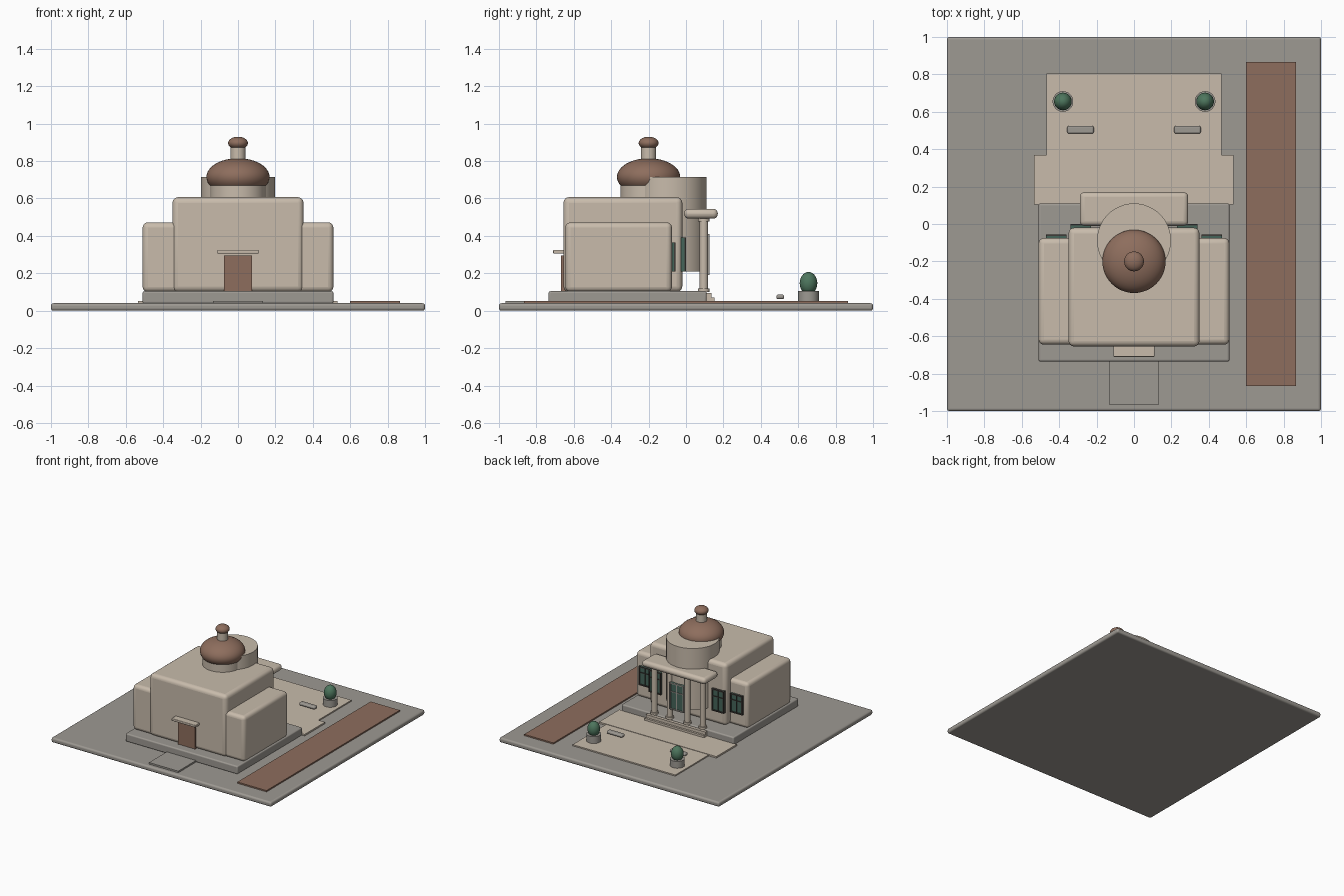
import bpy
import math

if "Cube" in bpy.data.objects:
    bpy.data.objects.remove(bpy.data.objects["Cube"], do_unlink=True)


def material(name, r, g, b):
    m = bpy.data.materials.new(name)
    m.use_nodes = True
    m.diffuse_color = (r, g, b, 1)
    m.node_tree.nodes["Principled BSDF"].inputs["Base Color"].default_value = (r, g, b, 1)
    return m


cream = material("cream_stone", 0.58, 0.50, 0.41)
grey = material("grey_paving", 0.34, 0.32, 0.29)
brown = material("brown_clay", 0.27, 0.155, 0.11)
green = material("shrub_green", 0.075, 0.18, 0.11)
glass = material("green_glass", 0.06, 0.13, 0.10)
dark = material("dark_frame", 0.05, 0.045, 0.04)


def finish(name, mat, smooth=True):
    ob = bpy.context.object
    ob.name = name
    ob.data.materials.append(mat)
    if smooth:
        bpy.ops.object.shade_smooth_by_angle(angle=math.radians(35))
    return ob


def box(name, mat, x, y, z, bevel=0.0):
    """Box from (min, max) ranges, with optional rounded edges."""
    ranges = (x, y, z)
    bpy.ops.mesh.primitive_cube_add(size=1, location=[(a + b) / 2 for a, b in ranges])
    bpy.context.object.scale = [b - a for a, b in ranges]
    bpy.ops.object.transform_apply(location=False, rotation=False, scale=True)
    ob = finish(name, mat, bevel > 0)
    if bevel:
        mod = ob.modifiers.new("rounded", 'BEVEL')
        mod.width = bevel
        mod.segments = 4
    return ob


def cylinder(name, mat, x, y, r, z0, z1):
    bpy.ops.mesh.primitive_cylinder_add(vertices=48, radius=r, depth=z1 - z0,
                                        location=(x, y, (z0 + z1) / 2))
    return finish(name, mat)


def ellipsoid(name, mat, x, y, z, r, rz):
    bpy.ops.mesh.primitive_uv_sphere_add(segments=48, ring_count=24, radius=1, location=(x, y, z))
    bpy.context.object.scale = (r, r, rz)
    bpy.ops.object.transform_apply(location=False, rotation=False, scale=True)
    return finish(name, mat)


def window(name, x, y, z0, z1, w, frame):
    """Framed glass with a cross of glazing bars, facing +y."""
    t = 0.009
    box(name + "_glass", glass, (x - w / 2, x + w / 2), (y - 0.02, y + 0.006), (z0, z1))
    for s in (-1, 1):
        e = x + s * (w / 2 - t / 2)
        box(name + "_jamb", frame, (e - t / 2, e + t / 2), (y - 0.02, y + 0.014), (z0, z1))
    for z in (z0, z1 - t):
        box(name + "_rail", frame, (x - w / 2, x + w / 2), (y - 0.02, y + 0.014), (z, z + t))
    box(name + "_mullion", frame, (x - t / 3, x + t / 3), (y - 0.01, y + 0.011), (z0, z1))
    zt = z0 + (z1 - z0) * 0.65
    box(name + "_transom", frame, (x - w / 2, x + w / 2), (y - 0.01, y + 0.011), (zt, zt + t * 0.7))


# Ground and paving
box("ground_slab", grey, (-1, 1), (-1, 1), (0, 0.04), 0.014)
box("clay_strip", brown, (0.6, 0.865), (-0.865, 0.865), (0.035, 0.051))
box("near_terrace", cream, (-0.535, 0.532), (0.105, 0.37), (0.035, 0.053))
box("far_terrace", cream, (-0.467, 0.467), (0.36, 0.805), (0.035, 0.05))
box("door_path", grey, (-0.133, 0.133), (-0.965, -0.72), (0.035, 0.053))

# Building masses
box("plinth", grey, (-0.51, 0.51), (-0.735, 0.11), (0.038, 0.104), 0.01)
box("main_hall", cream, (-0.35, 0.35), (-0.655, -0.02), (0.1, 0.607), 0.03)
for side, s in (("left", 1), ("right", -1)):
    xs = sorted((s * 0.25, s * 0.51))
    box(side + "_wing", cream, xs, (-0.645, -0.075), (0.1, 0.472), 0.028)
    window(side + "_hall_window", s * 0.285, -0.014, 0.21, 0.39, 0.11, dark)
    window(side + "_wing_window", s * 0.415, -0.07, 0.21, 0.365, 0.11, dark)

# Dome with lantern
cylinder("dome_drum", cream, 0, -0.2, 0.15, 0.59, 0.68)
ellipsoid("dome", brown, 0, -0.2, 0.715, 0.169, 0.1)
cylinder("lantern", cream, 0, -0.2, 0.04, 0.79, 0.89)
ellipsoid("finial", brown, 0, -0.2, 0.896, 0.053, 0.034)

# Rotunda and portico
cylinder("rotunda", cream, 0, -0.088, 0.198, 0.21, 0.715)
box("portico_roof", cream, (-0.29, 0.29), (-0.01, 0.17), (0.492, 0.545), 0.025)
for x in (-0.22, -0.08, 0.08, 0.22):
    cylinder("column", cream, x, 0.095, 0.023, 0.1, 0.5)
    cylinder("column_base", cream, x, 0.095, 0.031, 0.1, 0.118)
    cylinder("column_cap", cream, x, 0.095, 0.03, 0.478, 0.497)
window("rotunda_window", 0, 0.112, 0.19, 0.41, 0.13, grey)
box("upper_step", cream, (-0.27, 0.27), (0.1, 0.135), (0.05, 0.094))
box("lower_step", cream, (-0.27, 0.27), (0.1, 0.152), (0.045, 0.07))

# Street door and its hood
box("door", brown, (-0.07, 0.07), (-0.665, -0.64), (0.104, 0.29))
for s in (-1, 1):
    box("door_jamb", brown, sorted((s * 0.07, s * 0.076)), (-0.669, -0.64), (0.104, 0.296))
box("door_head", brown, (-0.076, 0.076), (-0.669, -0.64), (0.29, 0.296))
box("door_hood", cream, (-0.11, 0.11), (-0.71, -0.64), (0.305, 0.325), 0.005)

# Planters and benches
for s in (-1, 1):
    cylinder("planter", grey, s * 0.38, 0.655, 0.055, 0.045, 0.106)
    ellipsoid("shrub", green, s * 0.38, 0.655, 0.147, 0.047, 0.06)
    box("bench", grey, sorted((s * 0.215, s * 0.357)), (0.483, 0.525), (0.062, 0.086), 0.01)
